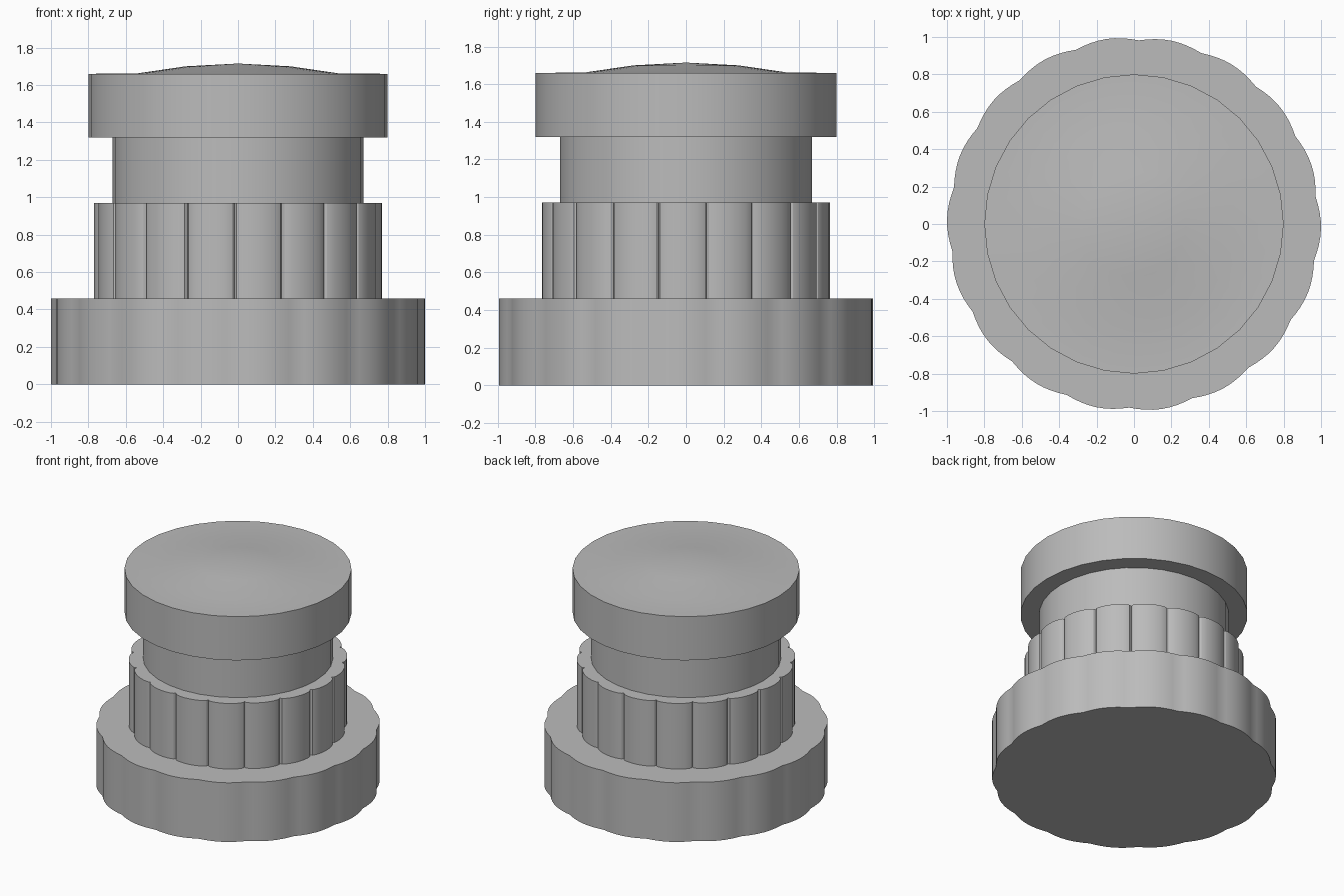
import bpy
from math import sin, cos, pi, radians

cube = bpy.data.objects.get("Cube")
if cube:
    bpy.data.objects.remove(cube, do_unlink=True)

LOBES = 18
START = radians(8.5)          # angle of the first groove

grey = bpy.data.materials.new("plain grey")
grey.use_nodes = True
grey.diffuse_color = (0.5, 0.5, 0.5, 1)
grey.node_tree.nodes["Principled BSDF"].inputs["Base Color"].default_value = (0.5, 0.5, 0.5, 1)


def circle(radius, sides=32):
    return [(radius * cos(2 * pi * i / sides), radius * sin(2 * pi * i / sides))
            for i in range(sides)]


def scallop(groove, depth, power, steps):
    """Ring of rounded lobes; a low power makes the grooves narrow."""
    ring = []
    for lobe in range(LOBES):
        for t in steps:
            a = START + 2 * pi * (lobe + t) / LOBES
            r = groove + depth * sin(pi * t) ** power
            ring.append((r * cos(a), r * sin(a)))
    return ring


def stack(name, rings, apex=None):
    """Skin a list of (outline, z) rings, closed by caps or a centre point."""
    n = len(rings[0][0])
    verts = [(x, y, z) for outline, z in rings for x, y in outline]
    faces = [tuple(reversed(range(n)))]
    for k in range(len(rings) - 1):
        for i in range(n):
            j = (i + 1) % n
            faces.append((k * n + i, k * n + j, (k + 1) * n + j, (k + 1) * n + i))
    last = (len(rings) - 1) * n
    if apex is None:
        faces.append(tuple(range(last, last + n)))
    else:
        verts.append((0, 0, apex))
        faces += [(last + i, last + (i + 1) % n, len(verts) - 1) for i in range(n)]
    mesh = bpy.data.meshes.new(name)
    mesh.from_pydata(verts, [], faces)
    mesh.materials.append(grey)
    obj = bpy.data.objects.new(name, mesh)
    bpy.context.collection.objects.link(obj)
    bpy.ops.object.select_all(action='DESELECT')
    obj.select_set(True)
    bpy.context.view_layer.objects.active = obj
    bpy.ops.object.shade_smooth_by_angle(angle=radians(30))
    return obj


# Wide base with a gently wavy rim
wave = scallop(0.982, 0.018, 1.0, [i / 8 for i in range(8)])
stack("wavy_base", [(wave, 0), (wave, 0.46)])

# Fluted grip ring with narrow grooves
flutes = scallop(0.735, 0.036, 0.4, [0, 0.04, 0.1, 0.2, 0.35, 0.5, 0.65, 0.8, 0.9, 0.96])
stack("fluted_grip", [(flutes, 0.46), (flutes, 0.97)])

# Plain neck
stack("neck", [(circle(0.67), 0.97), (circle(0.67), 1.32)])

# Cap with a shallow domed top
stack("domed_cap", [(circle(0.8), 1.32), (circle(0.8), 1.66), (circle(0.54), 1.662),
                    (circle(0.28), 1.70)], apex=1.715)
